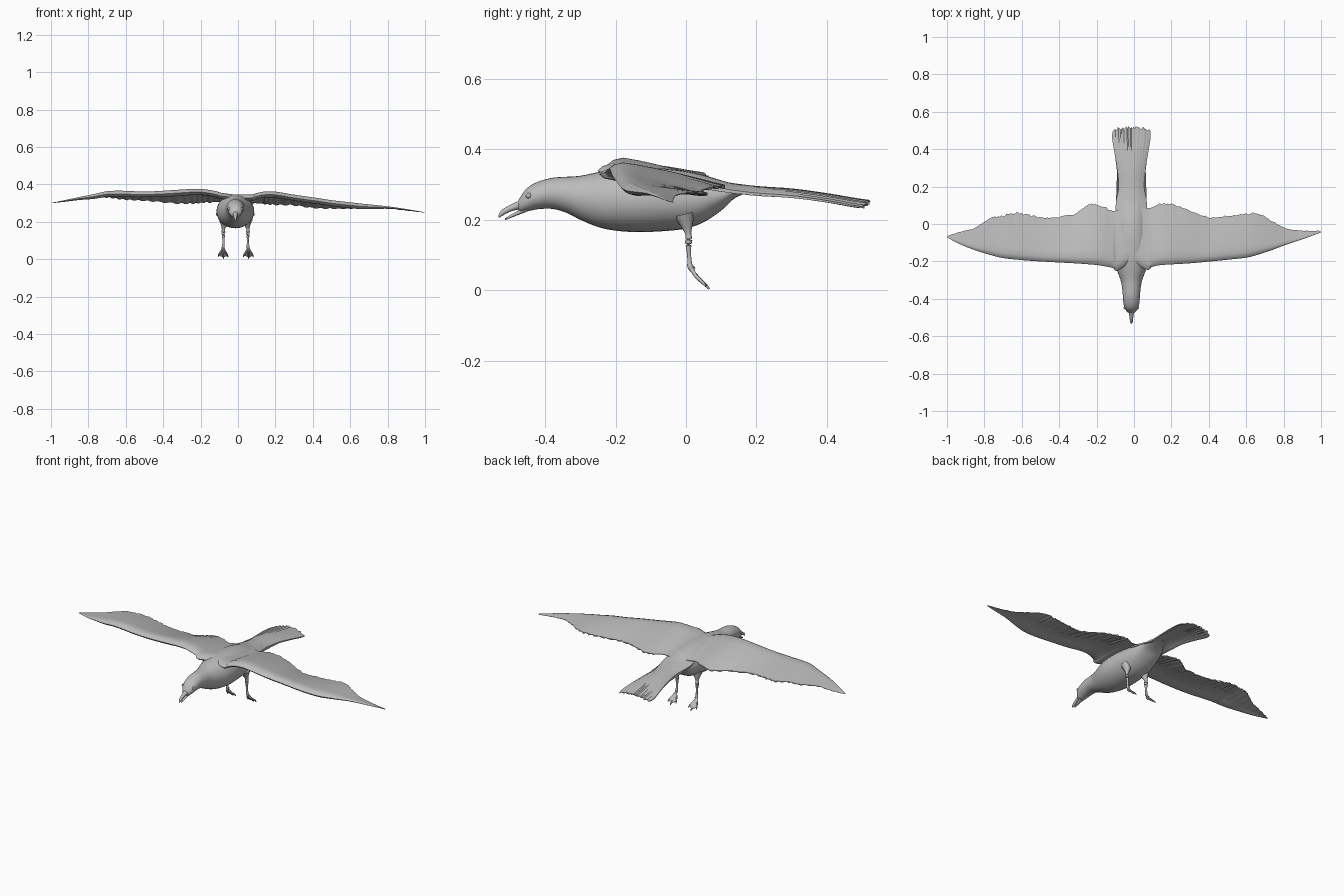
import bpy, bmesh, math, random
from mathutils import Vector

random.seed(4)
CX = -0.014   # centre line of the body
grey = bpy.data.materials.new("plumage grey")
grey.diffuse_color = (0.5, 0.5, 0.5, 1)


def spline(keys, steps):
    """Catmull-Rom samples through rows of numbers."""
    k = [keys[0]] + list(keys) + [keys[-1]]
    out = []
    for i in range(1, len(k) - 2):
        for s in range(steps):
            t = s / steps
            out.append([0.5 * (2 * b + (c - a) * t + (2 * a - 5 * b + 4 * c - d) * t ** 2
                               + (3 * b - a - 3 * c + d) * t ** 3)
                        for a, b, c, d in zip(*k[i - 1:i + 3])])
    out.append(list(keys[-1]))
    return out


def loft(name, rings, angle=50):
    """Skin closed rings of equal length and cap both ends."""
    bm = bmesh.new()
    vs = [[bm.verts.new(p) for p in r] for r in rings]
    n = len(rings[0])
    for a, b in zip(vs, vs[1:]):
        for i in range(n):
            bm.faces.new((a[i], a[(i + 1) % n], b[(i + 1) % n], b[i]))
    bm.faces.new(vs[0])
    bm.faces.new(vs[-1])
    bmesh.ops.recalc_face_normals(bm, faces=bm.faces)
    me = bpy.data.meshes.new(name)
    bm.to_mesh(me)
    bm.free()
    ob = bpy.data.objects.new(name, me)
    bpy.context.collection.objects.link(ob)
    me.materials.append(grey)
    bpy.context.view_layer.objects.active = ob
    ob.select_set(True)
    bpy.ops.object.shade_smooth_by_angle(angle=math.radians(angle))
    ob.select_set(False)
    return ob


def body_loft(name, keys, steps=5, sides=28):
    """Keys: y, top z, bottom z, half width."""
    rings = []
    for y, zt, zb, w in spline(keys, steps):
        rings.append([(CX + w * math.cos(a), y, (zt + zb) / 2 + (zt - zb) / 2 * math.sin(a))
                      for a in (2 * math.pi * i / sides for i in range(sides))])
    return loft(name, rings)


def tube(name, keys, steps=4, sides=10):
    """Keys: x, y, z, radius."""
    pts = spline(keys, steps)
    rings = []
    for i, p in enumerate(pts):
        d = Vector(pts[min(i + 1, len(pts) - 1)][:3]) - Vector(pts[max(i - 1, 0)][:3])
        q = d.to_track_quat('Z', 'X')
        rings.append([Vector(p[:3]) + q @ Vector((math.cos(a), math.sin(a), 0)) * p[3]
                      for a in (2 * math.pi * j / sides for j in range(sides))])
    return loft(name, rings)


# Head, breast, belly and rump
body_loft("body", [
    (-0.476, 0.256, 0.226, 0.014), (-0.468, 0.268, 0.222, 0.024), (-0.45, 0.291, 0.224, 0.036),
    (-0.42, 0.308, 0.230, 0.043), (-0.38, 0.319, 0.231, 0.046), (-0.34, 0.322, 0.220, 0.050),
    (-0.30, 0.325, 0.200, 0.058), (-0.245, 0.336, 0.178, 0.078), (-0.19, 0.345, 0.168, 0.095),
    (-0.13, 0.347, 0.165, 0.101), (-0.06, 0.345, 0.168, 0.099), (0.0, 0.338, 0.175, 0.094),
    (0.05, 0.327, 0.193, 0.088), (0.10, 0.312, 0.226, 0.078), (0.14, 0.302, 0.262, 0.066),
    (0.19, 0.296, 0.28, 0.04), (0.23, 0.290, 0.283, 0.015)])

# Beak, slightly open, with a hooked upper half
body_loft("upper_beak", [
    (-0.46, 0.266, 0.230, 0.018), (-0.48, 0.252, 0.228, 0.013), (-0.50, 0.242, 0.222, 0.010),
    (-0.518, 0.232, 0.213, 0.008), (-0.528, 0.222, 0.207, 0.006), (-0.532, 0.212, 0.206, 0.002)],
    4, 14)
body_loft("lower_beak", [
    (-0.455, 0.236, 0.221, 0.018), (-0.475, 0.227, 0.214, 0.011), (-0.495, 0.216, 0.206, 0.008),
    (-0.514, 0.204, 0.199, 0.003)], 4, 14)

# Eyes set in the sides of the head
for side, tag in ((-1, "left"), (1, "right")):
    bpy.ops.mesh.primitive_uv_sphere_add(segments=14, ring_count=8, radius=0.008,
                                         location=(CX + side * 0.034, -0.447, 0.268))
    eye = bpy.context.object
    eye.name = tag + "_eye"
    eye.data.materials.append(grey)
    bpy.ops.object.shade_smooth()
    eye.select_set(False)

# Wing section: chord fraction, share of the crest-to-trailing drop, depth below the upper skin
TOP = [(0, 0, 0.017), (0.04, 0, 0.006), (0.12, 0, 0), (0.25, 0.1, 0), (0.4, 0.25, 0),
       (0.6, 0.47, 0), (0.8, 0.73, 0), (0.92, 0.9, 0), (1, 1, 0)]
UNDER = [(1, 1, 0.003), (0.92, 0.9, 0.005), (0.8, 0.73, 0.007), (0.6, 0.47, 0.010),
         (0.4, 0.25, 0.016), (0.25, 0.1, 0.024), (0.12, 0, 0.033), (0.04, 0, 0.028)]


def wing(name, keys):
    """Keys: x, leading y, trailing y, crest z, trailing z."""
    rings = []
    for i, (x, yl, yt, zc, zt) in enumerate(spline(keys, 8)):
        chord = yt - yl
        thick = min(1, chord / 0.25)
        # ragged feather ends along the trailing edge
        rag = random.uniform(-0.006, 0.004) * (abs(x) > 0.13) * thick
        fold = 0.0025 * (-1) ** (i // 2) * thick * (abs(x) > 0.13)
        ring = []
        for k, (t, drop, dep) in enumerate(TOP + UNDER):
            y = yl + chord * t + rag * max(0, t - 0.6) / 0.4
            z = zc + (zt - zc) * drop - dep * thick
            if k >= len(TOP) and t > 0.5:
                z -= abs(fold) + fold        # feather ridges underneath
            ring.append((x, y, z))
        rings.append(ring)
    return loft(name, rings, 40)


wing("right_wing", [
    (CX, -0.20, 0.10, 0.345, 0.308), (0.07, -0.245, 0.085, 0.345, 0.302),
    (0.095, -0.23, 0.088, 0.352, 0.302), (0.14, -0.22, 0.107, 0.361, 0.30),
    (0.2, -0.216, 0.107, 0.361, 0.296), (0.3, -0.21, 0.07, 0.345, 0.293),
    (0.41, -0.20, 0.037, 0.329, 0.278), (0.51, -0.19, 0.045, 0.314, 0.275),
    (0.6, -0.18, 0.055, 0.304, 0.275), (0.66, -0.165, 0.058, 0.297, 0.279),
    (0.73, -0.142, 0.02, 0.290, 0.279), (0.81, -0.112, -0.022, 0.281, 0.272),
    (0.9, -0.082, -0.035, 0.268, 0.261), (0.998, -0.046, -0.036, 0.251, 0.249)])
wing("left_wing", [
    (CX, -0.20, 0.10, 0.345, 0.308), (-0.09, -0.25, 0.075, 0.355, 0.308),
    (-0.115, -0.235, 0.07, 0.363, 0.308), (-0.18, -0.222, 0.10, 0.374, 0.308),
    (-0.235, -0.216, 0.105, 0.376, 0.303), (-0.32, -0.21, 0.055, 0.371, 0.303),
    (-0.45, -0.203, 0.032, 0.363, 0.314), (-0.55, -0.197, 0.045, 0.363, 0.32),
    (-0.63, -0.19, 0.06, 0.366, 0.326), (-0.7, -0.182, 0.045, 0.363, 0.335),
    (-0.77, -0.165, 0.03, 0.348, 0.333), (-0.85, -0.14, -0.02, 0.332, 0.324),
    (-0.93, -0.108, -0.042, 0.315, 0.309), (-0.998, -0.073, -0.064, 0.301, 0.299)])

# Tail: a domed fan of feathers with a jagged end
TAIL = [(0.06, 0.316, 0.085), (0.12, 0.306, 0.082), (0.2, 0.296, 0.068), (0.3, 0.289, 0.076),
        (0.4, 0.276, 0.092), (0.48, 0.263, 0.103), (0.525, 0.257, 0.101)]
rows = spline(TAIL, 4)
rings = []
N = 36
for i in range(N + 1):
    u = 2 * i / N - 1
    end = -0.02 * abs(u) ** 3 - random.uniform(0, 0.018)
    ridge = 0.003 * (i % 3) / 2
    top, under = [], []
    for y, z, w in rows:
        f = max(0, (y - 0.06) / 0.465)
        p = (CX + u * w, y + end * f ** 4, z - 0.02 * u * u - ridge * f)
        top.append(p)
        under.append((p[0], p[1], p[2] - 0.004 - 0.006 * (1 - f)))
    rings.append(top + under[::-1])
loft("tail", rings, 40)

# Legs and dangling webbed feet
for tag, x, s in (("left", -0.078, -1), ("right", 0.053, 1)):
    tube(tag + "_leg", [
        (x + 0.004 * -s, -0.005, 0.215, 0.030), (x - 0.003 * s, 0.002, 0.185, 0.018),
        (x, 0.006, 0.162, 0.009), (x, 0.008, 0.146, 0.010), (x, 0.007, 0.132, 0.009),
        (x, 0.008, 0.11, 0.006), (x, 0.010, 0.085, 0.006), (x + 0.001 * s, 0.012, 0.066, 0.008),
        (x + 0.002 * s, 0.022, 0.052, 0.006)], 4, 12)
    fx = x + 0.002 * s
    toes = [(-0.026, 0.053, 0.013), (0.002, 0.066, 0.003), (0.027, 0.055, 0.011)]
    for j, (dx, y, z) in enumerate(toes):
        tube(f"{tag}_toe_{j + 1}", [
            (fx, 0.016, 0.060, 0.006), (fx + dx * 0.5, 0.03, 0.038, 0.005),
            (fx + dx * 0.85, 0.018 + (y - 0.018) * 0.8, z + 0.011, 0.0045),
            (fx + dx, y, z, 0.002)], 3, 8)
    tube(tag + "_hind_toe", [(fx, 0.012, 0.066, 0.004), (fx - 0.004 * s, 0.02, 0.067, 0.003),
                             (fx - 0.006 * s, 0.026, 0.062, 0.001)], 3, 8)
    # web between the toes, as a thin plate
    rim = [(0, 0.018, 0.058)] + [(dx * 0.85, y - 0.006, z + 0.008) for dx, y, z in toes]
    rim = [Vector((fx + a, b, c)) for a, b, c in rim]
    off = Vector((0, 0.0015, 0.0015))
    loft(tag + "_web", [[p - off for p in rim], [p + off for p in rim]], 30)
